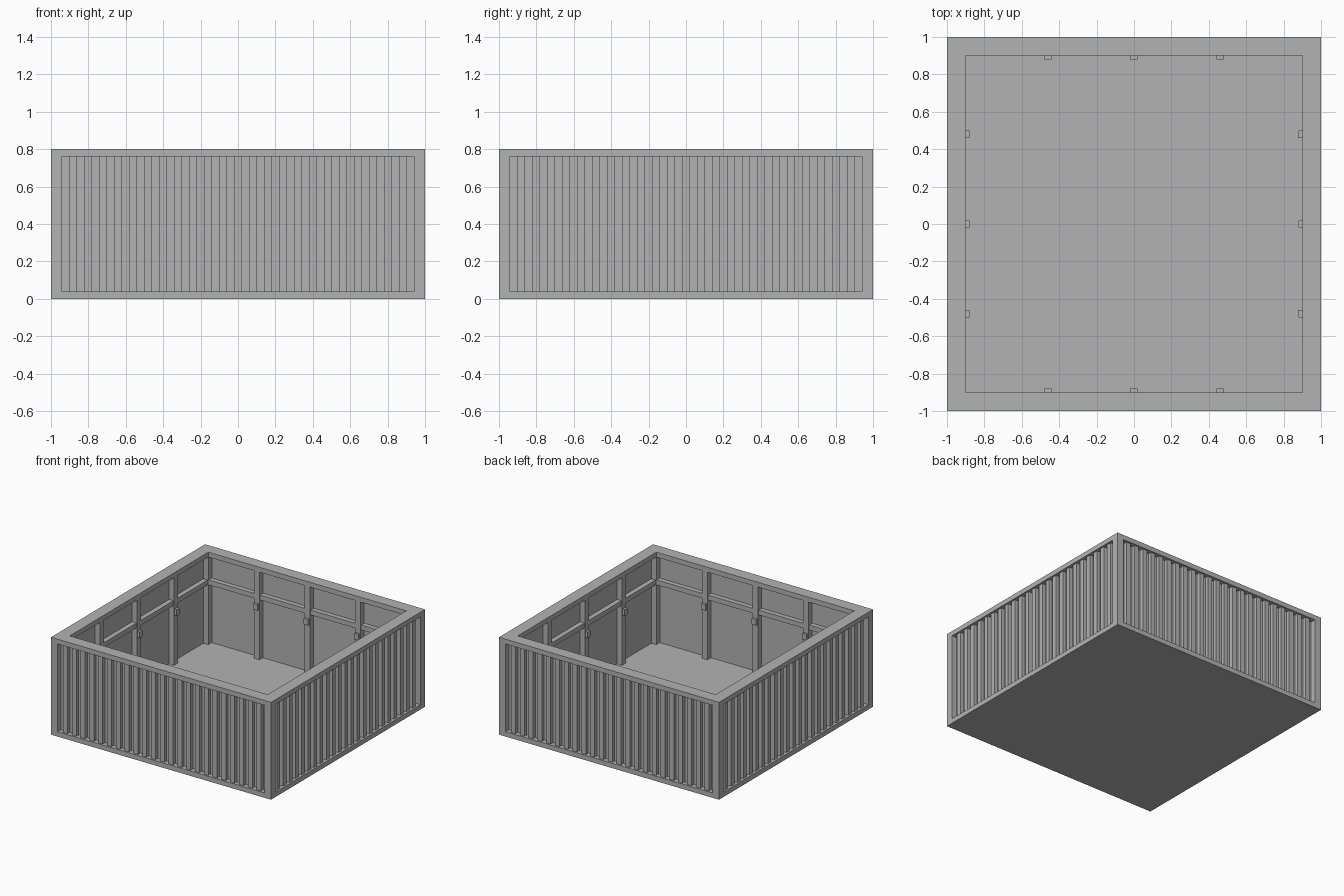
import bpy
from math import pi
from mathutils import Matrix

cube = bpy.data.objects.get("Cube")
if cube:
    bpy.data.objects.remove(cube)

steel = bpy.data.materials.new("grey_steel")
steel.use_nodes = True
GREY = (0.45, 0.45, 0.45, 1)
steel.diffuse_color = GREY
steel.node_tree.nodes["Principled BSDF"].inputs["Base Color"].default_value = GREY


def mesh_object(name, verts, faces, turn=0):
    mesh = bpy.data.meshes.new(name)
    mesh.from_pydata(verts, [], faces)
    mesh.materials.append(steel)
    mesh.transform(Matrix.Rotation(turn, 4, "Z"))
    obj = bpy.data.objects.new(name, mesh)
    bpy.context.collection.objects.link(obj)
    return obj


def prism(name, outline, z0, z1, turn=0):
    """Extrude a counter-clockwise outline upward."""
    n = len(outline)
    verts = [(x, y, z) for z in (z0, z1) for x, y in outline]
    faces = [(i, (i + 1) % n, (i + 1) % n + n, i + n) for i in range(n)]
    faces += [tuple(reversed(range(n))), tuple(range(n, 2 * n))]
    return mesh_object(name, verts, faces, turn)


def box(name, x0, x1, y0, y1, z0, z1, turn=0):
    return prism(name, [(x0, y0), (x1, y0), (x1, y1), (x0, y1)], z0, z1, turn)


# Floor slab and the open top rim
BASE, RIM, TOP = 0.04, 0.76, 0.8
box("floor", -1, 1, -1, 1, 0, BASE)
rings = [(s * a, t * a, z) for z in (RIM, TOP) for a in (1, 0.9)
         for s, t in ((-1, -1), (1, -1), (1, 1), (-1, 1))]
rim_faces = []
for i in range(4):
    j = (i + 1) % 4
    rim_faces += [(i, j, j + 8, i + 8), (j + 4, i + 4, i + 12, j + 12),
                  (i + 8, j + 8, j + 12, i + 12), (j, i, i + 4, j + 4)]
mesh_object("top_rim", rings, rim_faces)

# Ribbed wall outline: square ribs in front of a flat inner face
CREST, VALLEY, INNER, PITCH, COUNT = -0.985, -0.955, -0.945, 0.04, 47
ribbed = []
for i in range(COUNT):
    y = VALLEY if i % 2 == 0 else CREST
    ribbed += [(-0.94 + i * PITCH, y), (-0.94 + (i + 1) * PITCH, y)]
ribbed += [(0.94, INNER), (-0.94, INNER)]

for side, turn, spacing in (("front", 0, 0.46), ("left", pi / 2, 0.48),
                            ("back", pi, 0.46), ("right", -pi / 2, 0.48)):
    prism(side + "_ribbed_wall", ribbed, BASE, RIM, turn)
    # Corner post, outer and inner portions
    box(side + "_corner_post", 0.94, 1, -1, -0.94, BASE, RIM, turn)
    box(side + "_inner_corner_post", 0.9, 0.945, -0.945, -0.9, BASE, RIM, turn)
    # Inner rail, posts and hooks
    box(side + "_inner_rail", -0.9, 0.9, -0.945, -0.905, 0.53, 0.57, turn)
    for k in (-1, 0, 1):
        x = k * spacing
        box(side + "_inner_post", x - 0.025, x + 0.025, -0.945, -0.9, BASE, RIM, turn)
        box(side + "_hook", x - 0.02, x + 0.02, -0.9, -0.88, 0.45, 0.5, turn)
